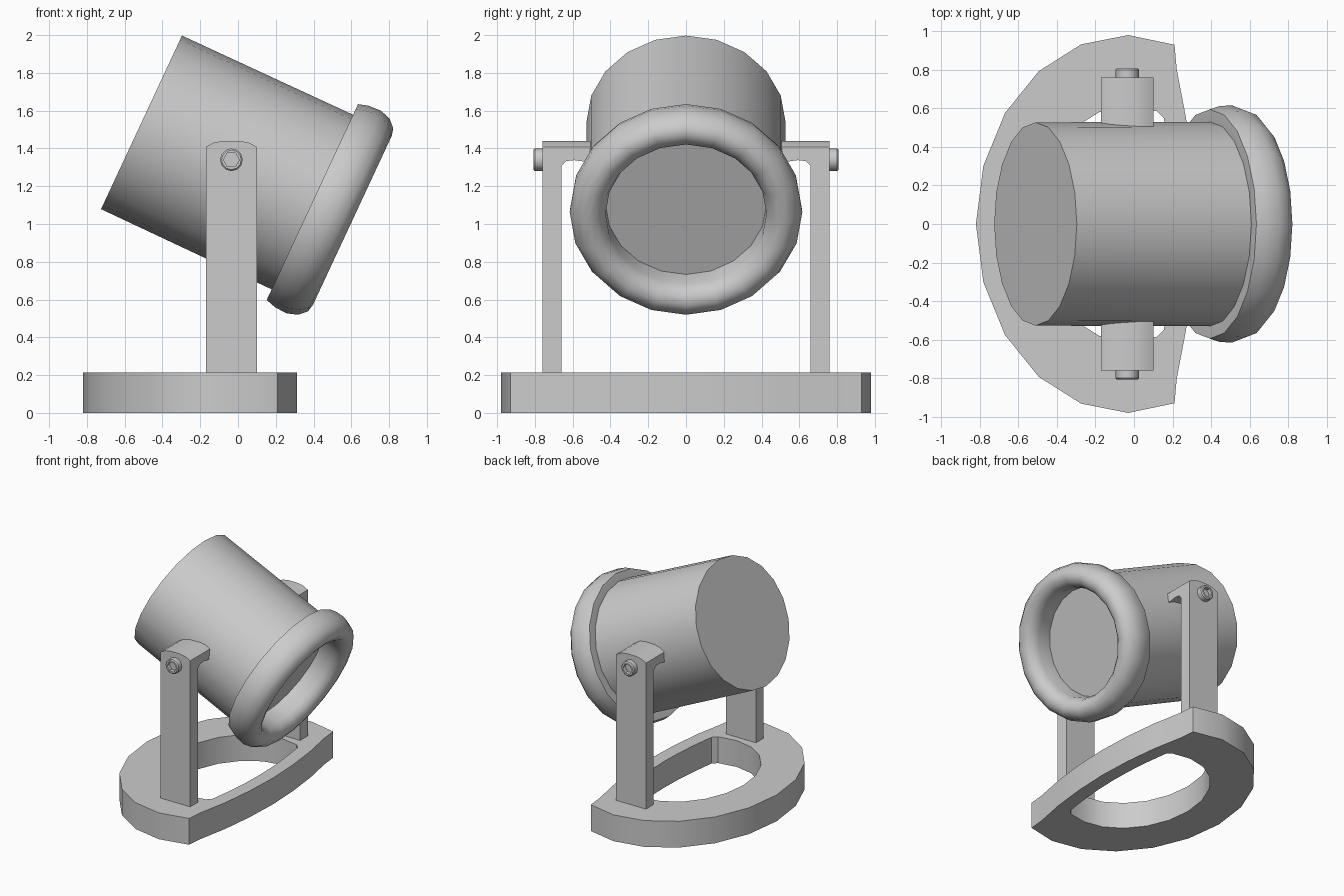
import bpy, bmesh
from math import sin, cos, pi, radians
from mathutils import Vector

if "Cube" in bpy.data.objects:
    bpy.data.objects.remove(bpy.data.objects["Cube"])

TILT = radians(25)
AXIS = Vector((cos(TILT), 0, -sin(TILT)))     # lamp pointing direction
UP = Vector((sin(TILT), 0, cos(TILT)))
SIDE = Vector((0, 1, 0))


def finish(name, bm, angle):
    bmesh.ops.recalc_face_normals(bm, faces=bm.faces)
    me = bpy.data.meshes.new(name)
    bm.to_mesh(me)
    bm.free()
    ob = bpy.data.objects.new(name, me)
    bpy.context.collection.objects.link(ob)
    bpy.ops.object.select_all(action='DESELECT')
    bpy.context.view_layer.objects.active = ob
    ob.select_set(True)
    bpy.ops.object.shade_smooth_by_angle(angle=radians(angle))
    return ob


def lathe(name, profile, origin, axis, u, v, n, angle=40, closed=False, hexed=()):
    """Spin (distance, radius) pairs about an axis; 'hexed' rings become hexagons."""
    bm = bmesh.new()
    rings = []
    for k, (t, r) in enumerate(profile):
        ring = []
        for i in range(n):
            a = 2 * pi * i / n
            rr = r * cos(pi / 6) if k in hexed and i % 2 else r
            ring.append(bm.verts.new(origin + axis * t + u * rr * cos(a) + v * rr * sin(a)))
        rings.append(ring)
    pairs = list(zip(rings, rings[1:]))
    if closed:
        pairs.append((rings[-1], rings[0]))
    else:
        bm.faces.new(rings[0])
        bm.faces.new(rings[-1])
    for a, b in pairs:
        for i in range(n):
            j = (i + 1) % n
            bm.faces.new((a[i], a[j], b[j], b[i]))
    return finish(name, bm, angle)


# Lamp drum, front ring and recessed lens share one tilted axis
centre = UP * 1.178
wide = SIDE * 1.04
lathe("lamp_drum", [(-1.113, 0.507), (-0.09, 0.51)], centre, AXIS, UP, wide, 20)
lathe("front_ring", [(-0.115, 0.50), (-0.115, 0.572), (-0.06, 0.588), (0.01, 0.592),
                     (0.07, 0.572), (0.108, 0.535), (0.118, 0.495), (0.105, 0.455),
                     (0.075, 0.425), (0.03, 0.41), (-0.10, 0.41)],
      centre, AXIS, UP, wide, 20, 60, closed=True)
lathe("lens", [(-0.10, 0.42), (-0.087, 0.42)], centre, AXIS, UP, wide, 20)

# Base: D-shaped plate with a matching hole
def d_outline(rx, ry, tip, front):
    back = [(-0.03 + rx * cos(radians(a)), ry * sin(radians(a))) for a in range(90, 271, 18)]
    half = [(x, -y) for x, y in [tip] + front]
    return back + half + [(x, -y) for x, y in reversed(half[:-1])]

outer = d_outline(0.79, 0.98, (0.21, 0.93), [(0.222, 0.80), (0.27, 0.55), (0.30, 0.28), (0.312, 0)])
inner = d_outline(0.49, 0.61, (0.12, 0.585), [(0.155, 0.55), (0.18, 0.36), (0.195, 0.18), (0.20, 0)])
bm = bmesh.new()
loops = [[bm.verts.new((x, y, z)) for x, y in pts]
         for pts, z in ((outer, 0), (outer, 0.215), (inner, 0.215), (inner, 0))]
for k in range(4):
    a, b = loops[k], loops[(k + 1) % 4]
    for i in range(len(a)):
        j = (i + 1) % len(a)
        bm.faces.new((a[i], a[j], b[j], b[i]))
finish("base_plate", bm, 35)

# Arms: upright straps turned inward at the top, with an arched upper edge
strap = [(0.76, 0.20), (0.76, 1.44), (0.49, 1.44), (0.49, 1.355), (0.59, 1.37),
         (0.635, 1.365), (0.66, 1.34), (0.66, 0.20)]
arch = [(-0.17, 0.032), (-0.13, 0.01), (-0.08, 0.0), (0.01, 0.0), (0.06, 0.01), (0.10, 0.032)]
for s, side in ((-1, "front"), (1, "back")):
    bm = bmesh.new()
    rows = [[bm.verts.new((x, s * y, z - (drop if z > 1 else 0))) for y, z in strap]
            for x, drop in arch]
    for a, b in zip(rows, rows[1:]):
        for i in range(len(strap)):
            j = (i + 1) % len(strap)
            bm.faces.new((a[i], a[j], b[j], b[i]))
    bm.faces.new(rows[0])
    bm.faces.new(rows[-1])
    finish(side + "_arm", bm, 40)

    # Pivot bolt with hexagonal socket
    lathe(side + "_bolt", [(0.70, 0.06), (0.80, 0.06), (0.808, 0.052), (0.808, 0.042), (0.775, 0.042)],
          Vector((-0.035, 0, 1.34)), SIDE * s, Vector((1, 0, 0)), Vector((0, 0, 1)), 12, 35, hexed=(3, 4))
